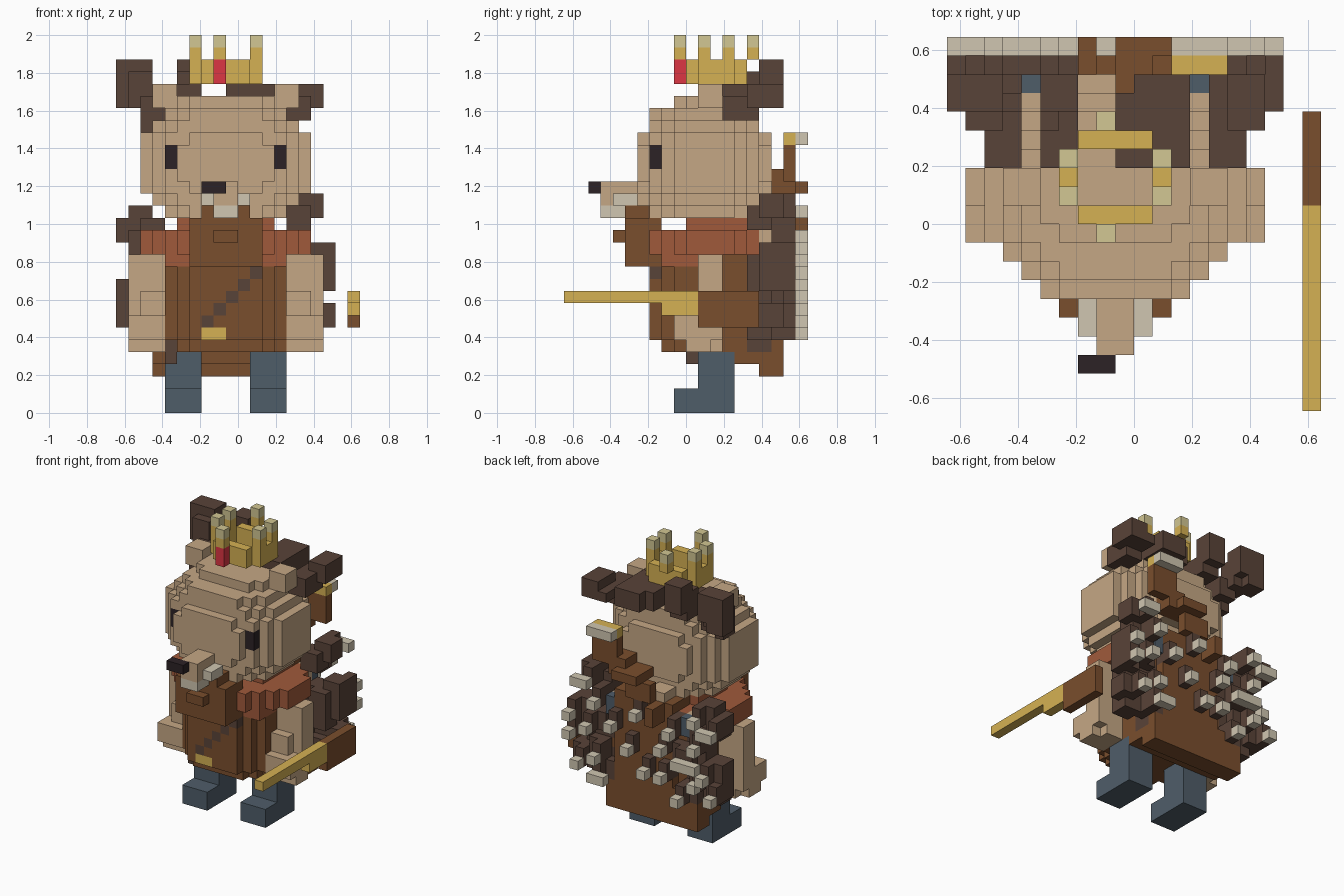
import bpy, bmesh
from mathutils import Vector

cube = bpy.data.objects.get("Cube")
if cube:
    bpy.data.objects.remove(cube, do_unlink=True)

U = 2 / 31          # edge of one block
grid = {}           # block -> part name
part_colour = {}    # part name -> colour name

COLOURS = {
    "tan fur": "c5a785", "dark fur": "594338", "brown leather": "7a4e2d",
    "rust cloth": "a05a3b", "blue cloth": "4f5d69", "gold": "d5b153",
    "bone": "d0c6b1", "black": "2c2226", "red gem": "dc3643", "pale gold": "d2c793",
}


def make_material(name, code):
    srgb = [int(code[n:n + 2], 16) / 255 for n in (0, 2, 4)]
    rgba = [((c + 0.055) / 1.055) ** 2.4 for c in srgb] + [1]
    mat = bpy.data.materials.new(name)
    mat.use_nodes = True
    mat.diffuse_color = rgba
    shader = next(n for n in mat.node_tree.nodes if n.type == "BSDF_PRINCIPLED")
    shader.inputs["Base Color"].default_value = rgba
    return mat


materials = {n: make_material(n, c) for n, c in COLOURS.items()}


def box(part, colour, xs, ys, zs):
    """Fill a box of blocks; later parts replace earlier ones."""
    part_colour[part] = colour
    for x in range(*xs):
        for y in range(*ys):
            for z in range(*zs):
                grid[x, y, z] = part


def pair(part, colour, xs, ys, zs):
    """A box and its mirror image across the body's middle."""
    box("right_" + part, colour, xs, ys, zs)
    box("left_" + part, colour, (18 - xs[1], 18 - xs[0]), ys, zs)


def ellipsoid(part, colour, centre, radii, zs):
    """Stepped, slightly boxy ellipsoid; a huge z radius gives a column."""
    part_colour[part] = colour
    for x in range(20):
        for y in range(20):
            for z in range(*zs):
                d = [((p + 0.5 - c) / r) ** 2 for p, c, r in zip((x, y, z), centre, radii)]
                if sum(d) <= 1.2 and sum(d) - min(d) <= 1.08:
                    grid[x, y, z] = part


# Legs and boots
pair("leg", "blue cloth", (4, 7), (11, 14), (0, 6))
pair("boot", "blue cloth", (4, 7), (9, 14), (0, 2))

# Coat, pack and tails
ellipsoid("coat", "brown leather", (9, 12, 9), (5, 5, 999), (6, 13))
ellipsoid("coat", "brown leather", (9, 12, 9), (5, 4, 999), (5, 6))
box("pack", "brown leather", (4, 14), (14, 17), (6, 13))
box("pack", "brown leather", (6, 13), (15, 18), (7, 16))
box("coat_tail", "brown leather", (3, 14), (14, 18), (4, 7))
box("coat_tail", "brown leather", (3, 14), (16, 18), (3, 7))
for x in (4, 13):
    box("back_fur", "tan fur", (x, x + 1), (15, 17), (13, 15))
    box("pack_strap", "blue cloth", (x, x + 1), (17, 18), (13, 15))
box("back_fur", "tan fur", (7, 9), (15, 18), (16, 17))

# Bandolier studs and buckle, painted on the front of the coat
for n in range(7, 12):
    y = min(j for j in range(20) if grid.get((n, j, n)) == "coat")
    box("bandolier", "dark fur", (n, n + 1), (y, y + 1), (n, n + 1))
box("belt_buckle", "gold", (7, 9), (7, 8), (6, 7))
box("side_pouch", "dark fur", (4, 5), (10, 11), (4, 6))

# Scarf
ellipsoid("scarf", "rust cloth", (9, 12, 14), (7, 5, 999), (13, 15))
box("scarf", "rust cloth", (5, 13), (10, 15), (15, 16))
pair("scarf_end", "rust cloth", (4, 7), (8, 11), (12, 13))

# Arms and hands
pair("arm", "tan fur", (1, 4), (11, 13), (8, 13))
pair("arm", "tan fur", (2, 4), (10, 13), (8, 10))
pair("hand", "tan fur", (1, 4), (9, 13), (6, 8))
pair("hand", "tan fur", (2, 4), (10, 13), (5, 6))
pair("thumb", "tan fur", (1, 2), (10, 12), (5, 6))

# Head, ears and eyes
ellipsoid("head", "tan fur", (9, 11.5, 20.5), (7, 5.5, 5.5), (16, 26))
pair("ear", "tan fur", (3, 5), (11, 13), (25, 27))
pair("eye", "black", (4, 5), (7, 8), (20, 22))

# Muzzle, nose, jowls and chin
box("muzzle", "tan fur", (8, 10), (3, 7), (17, 19))
box("nose", "black", (7, 9), (2, 3), (18, 19))
pair("jowl", "bone", (7, 8), (4, 6), (17, 18))
box("chin", "bone", (8, 10), (3, 5), (16, 17))

# Leather collar below the chin
box("collar", "brown leather", (6, 12), (5, 8), (12, 16))
pair("collar_tip", "brown leather", (7, 8), (5, 7), (16, 17))
box("collar_knot", "brown leather", (8, 10), (4, 5), (14, 15))

# Crown with points and gem
box("crown", "gold", (7, 11), (10, 11), (27, 29))
box("crown", "gold", (7, 11), (14, 15), (27, 29))
for x in (6, 11):
    box("crown", "gold", (x, x + 1), (11, 14), (27, 29))
for x, y in ((8, 9), (8, 15), (6, 11), (6, 13), (11, 11), (11, 13)):
    box("crown", "gold", (x, x + 1), (y, y + 1), (27 if y < 15 else 29, 30))
    box("crown_tips", "pale gold", (x, x + 1), (y, y + 1), (30, 31))
box("crown_gem", "red gem", (8, 9), (9, 10), (27, 29))

# Mane tufts on the back of the head: x, y and z ranges
for tuft in (((0, 3), (16, 18), (26, 29)), ((0, 2), (16, 18), (25, 28)),
             ((1, 3), (15, 17), (25, 28)), ((2, 4), (13, 16), (24, 26)),
             ((2, 3), (13, 15), (23, 25)), ((5, 7), (16, 18), (26, 29)),
             ((5, 7), (13, 17), (25, 27)), ((5, 6), (15, 17), (27, 28)),
             ((9, 13), (13, 17), (25, 27)), ((10, 13), (16, 18), (25, 27)),
             ((14, 16), (13, 16), (24, 26)), ((15, 17), (15, 18), (25, 27)),
             ((14, 16), (15, 18), (25, 26))):
    box("mane", "dark fur", *tuft)

# Quills down the back, stepping outward and upward: x, z
quills = ((0, 14), (1, 15), (2, 12), (0, 9), (0, 7), (2, 10), (2, 8),
          (3, 6), (4, 10), (16, 12), (15, 16), (16, 10), (16, 7),
          (14, 11), (14, 8), (13, 6))
for x, z in quills:
    step = 1 if x < 9 else -1
    box("quills", "dark fur", (x + step, x + step + 2), (15, 17), (z - 1, z + 1))
    box("quills", "dark fur", (x, x + 2), (16, 18), (z, z + 2))
for n, (x, z) in enumerate(quills):
    near = x + n % 2
    box("quills", "dark fur", (near, near + 1), (18, 19), (z, z + 2))
    box("quill_tips", "bone", (near, near + 1), (19, 20), (z, z + 1))
    if n % 5 == 0:
        box("quill_tips", "bone", (x, x + 2), (19, 20), (z, z + 1))

# Short single quills on the pack
for x, z in ((8, 8), (9, 14), (6, 11), (5, 13), (12, 12), (14, 14), (10, 10), (6, 8)):
    box("quills", "dark fur", (x, x + 1), (17, 19), (z, z + 2))
    box("quill_tips", "bone", (x, x + 1), (19, 20), (z, z + 1))

# Sheathed weapon slung across the back
box("sheath", "brown leather", (12, 15), (18, 19), (19, 22))
box("sheath", "brown leather", (11, 13), (17, 19), (18, 20))
box("sheath", "brown leather", (9, 12), (17, 20), (18, 19))
box("sheath", "brown leather", (8, 11), (18, 19), (16, 18))
box("sheath", "brown leather", (7, 8), (18, 20), (14, 16))
box("sheath_cap", "gold", (12, 15), (18, 19), (22, 23))
box("sheath_pommel", "bone", (12, 15), (19, 20), (22, 23))

# Long gun held at the left side
box("gun_stock", "brown leather", (19, 20), (11, 16), (7, 10))
box("gun_barrel", "gold", (19, 20), (0, 11), (9, 10))
box("gun_lock", "gold", (19, 20), (8, 11), (8, 9))


def build(part):
    """Turn the outer sides of a part's blocks into one flat-shaded mesh."""
    bm = bmesh.new()
    for cell in [c for c, p in grid.items() if p == part]:
        middle = Vector(cell) + Vector((0.5, 0.5, 0.5))
        for axis in range(3):
            for sign in (-1, 1):
                step = Vector((0, 0, 0))
                step[axis] = sign
                if tuple(int(v) for v in Vector(cell) + step) in grid:
                    continue
                a, b = Vector((0, 0, 0)), Vector((0, 0, 0))
                a[(axis + 1) % 3] = 0.5
                b[(axis + 2) % 3] = 0.5 * sign
                face = middle + step / 2
                corners = (face - a - b, face + a - b, face + a + b, face - a + b)
                bm.faces.new([bm.verts.new((c - Vector((10, 10, 0))) * U) for c in corners])
    bmesh.ops.remove_doubles(bm, verts=bm.verts[:], dist=U / 100)
    mesh = bpy.data.meshes.new(part)
    bm.to_mesh(mesh)
    bm.free()
    mesh.materials.append(materials[part_colour[part]])
    bpy.context.scene.collection.objects.link(bpy.data.objects.new(part, mesh))


for part in part_colour:
    if part in grid.values():
        build(part)
